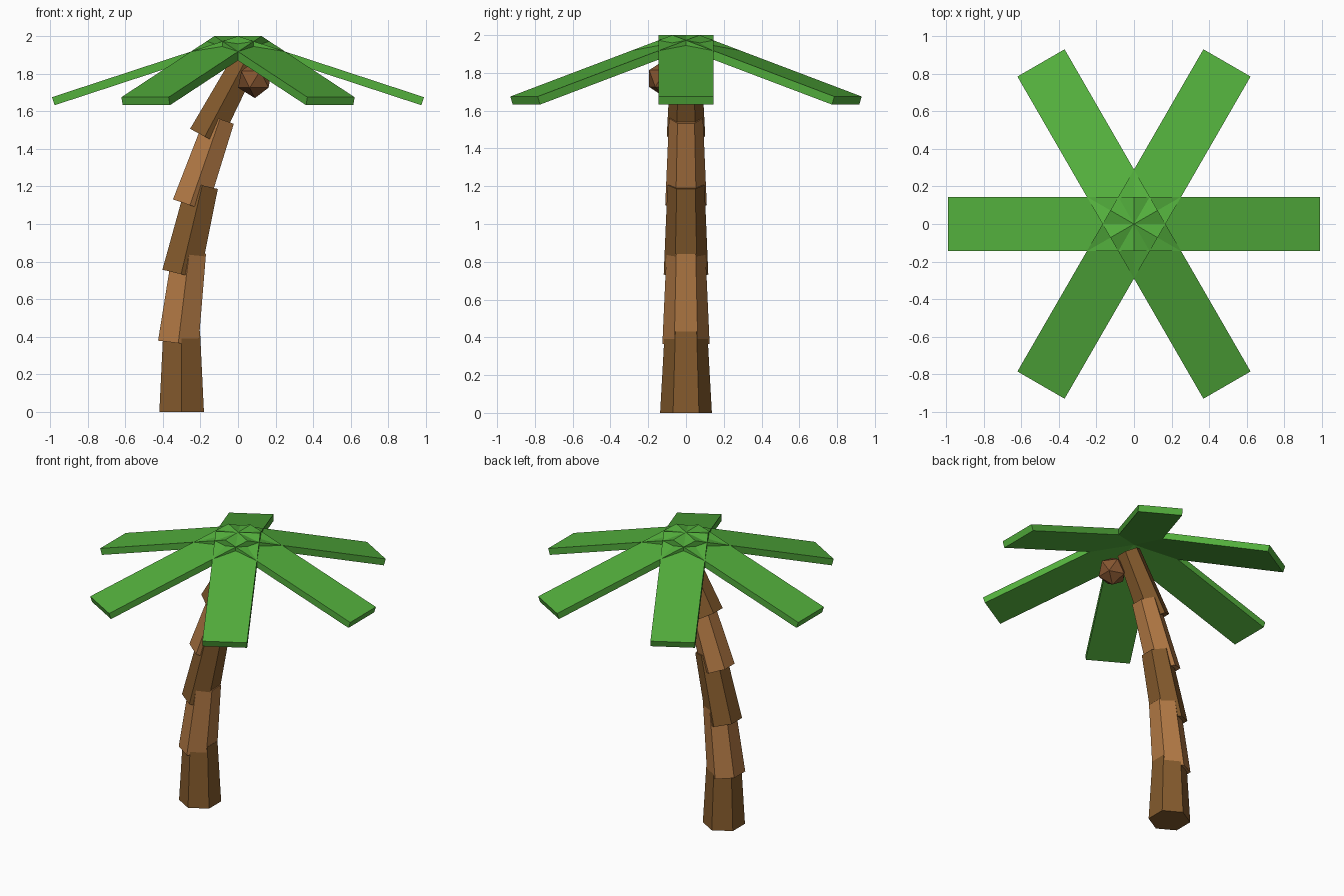
import bpy, bmesh
from math import radians, hypot, atan2
from mathutils import Matrix, Vector

if "Cube" in bpy.data.objects:
    bpy.data.objects.remove(bpy.data.objects["Cube"])


def material(name, srgb):
    m = bpy.data.materials.new(name)
    m.diffuse_color = [(c / 255) ** 2.2 for c in srgb] + [1]
    m.use_nodes = True
    m.node_tree.nodes["Principled BSDF"].inputs["Base Color"].default_value = m.diffuse_color
    return m


leaf_green = material("leaf_green", (84, 174, 63))
dark_bark = material("dark_bark", (130, 90, 48))
light_bark = material("light_bark", (176, 120, 70))
nut_brown = material("nut_brown", (132, 86, 52))


def add_object(name, bm, mat):
    bmesh.ops.recalc_face_normals(bm, faces=bm.faces)
    mesh = bpy.data.meshes.new(name)
    bm.to_mesh(mesh)
    bm.free()
    mesh.materials.append(mat)
    bpy.context.collection.objects.link(bpy.data.objects.new(name, mesh))


# Trunk: overlapping tapered hexagonal sections that lean further towards the top
# (bottom x, bottom z, top x, top z, bottom radius, top radius)
sections = [
    (-0.30, 0.00, -0.30, 0.43, 0.137, 0.113),
    (-0.318, 0.366, -0.259, 0.852, 0.125, 0.103),
    (-0.303, 0.733, -0.19, 1.206, 0.118, 0.098),
    (-0.256, 1.10, -0.096, 1.559, 0.110, 0.090),
    (-0.177, 1.465, 0.045, 1.88, 0.102, 0.080),
]
for i, (x0, z0, x1, z1, r0, r1) in enumerate(sections):
    bm = bmesh.new()
    tilt = Matrix.Rotation(atan2(x1 - x0, z1 - z0), 4, 'Y')
    centre = Matrix.Translation(((x0 + x1) / 2, 0, (z0 + z1) / 2))
    bmesh.ops.create_cone(bm, cap_ends=True, segments=6, radius1=r0, radius2=r1,
                          depth=hypot(x1 - x0, z1 - z0), matrix=centre @ tilt)
    add_object(f"trunk_section_{i + 1}", bm, light_bark if i % 2 else dark_bark)

# Leaves: six flat planks sloping down from the crown
reach, drop, width, thick = 0.99, 0.325, 0.29, 0.045
length, slope = hypot(reach, drop), atan2(drop, reach)
for k in range(6):
    bm = bmesh.new()
    bmesh.ops.create_cube(bm, size=1)
    bmesh.ops.scale(bm, vec=(length, width, thick), verts=bm.verts)
    bmesh.ops.translate(bm, vec=(length / 2, 0, -thick / 2), verts=bm.verts)
    place = (Matrix.Translation((0, 0, 2)) @ Matrix.Rotation(radians(60 * k), 4, 'Z')
             @ Matrix.Rotation(slope, 4, 'Y'))
    bm.transform(place)
    add_object(f"leaf_{k + 1}", bm, leaf_green)

# Coconut: a faceted nut hanging under the crown
bm = bmesh.new()
bmesh.ops.create_icosphere(bm, subdivisions=1, radius=0.1,
                           matrix=Matrix.Translation((0.09, -0.11, 1.77)))
add_object("coconut", bm, nut_brown)
